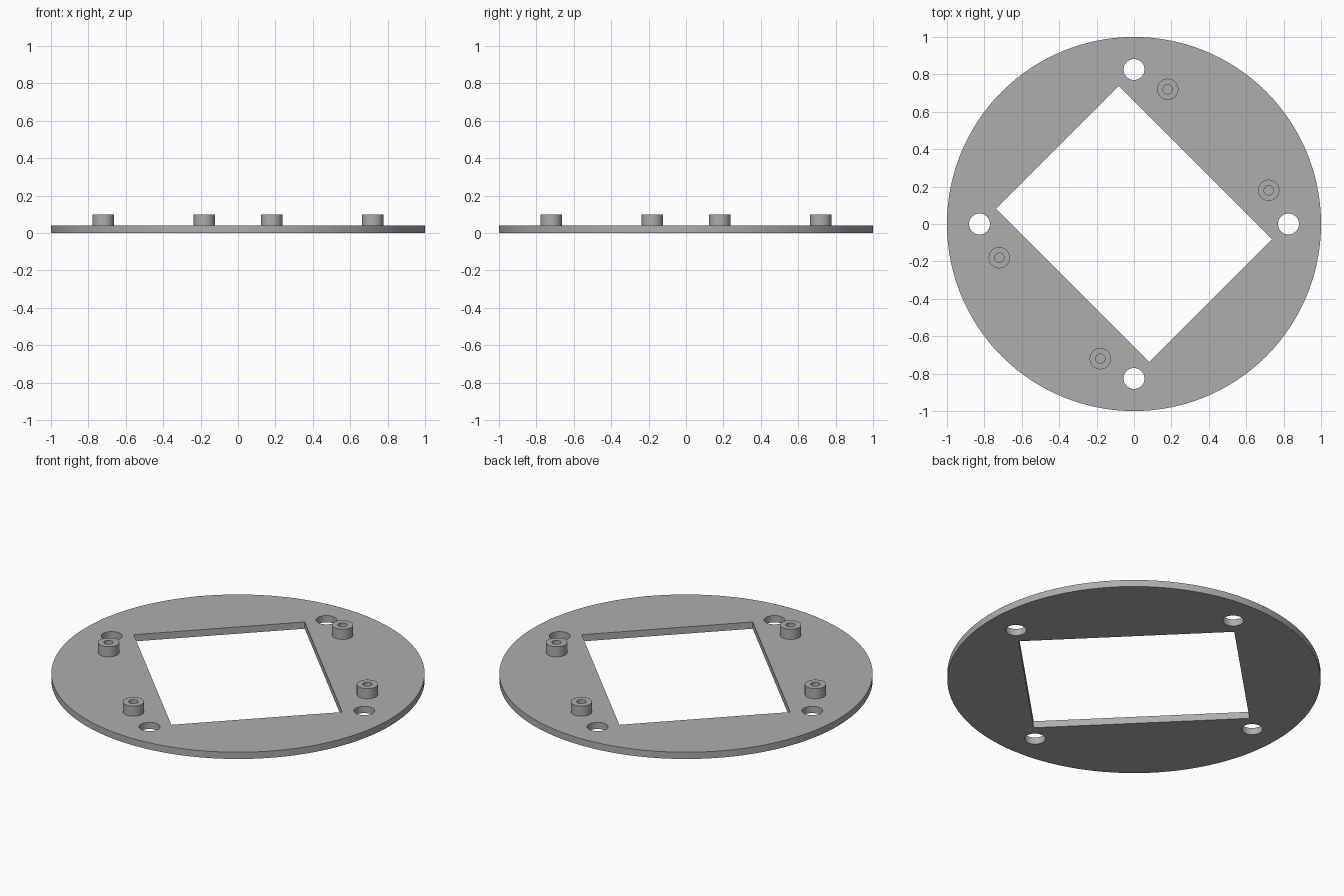
import bpy, bmesh, math
from mathutils import Matrix, Vector

if "Cube" in bpy.data.objects:
    bpy.data.objects.remove(bpy.data.objects["Cube"])

PLATE_TOP, POST_TOP = 0.04, 0.1

grey = bpy.data.materials.new("plain grey")
grey.use_nodes = True
colour = (0.42, 0.42, 0.42, 1)
grey.diffuse_color = colour
grey.node_tree.nodes["Principled BSDF"].inputs["Base Color"].default_value = colour


def make_object(name, bm):
    bmesh.ops.recalc_face_normals(bm, faces=bm.faces)
    mesh = bpy.data.meshes.new(name)
    bm.to_mesh(mesh)
    bm.free()
    mesh.materials.append(grey)
    obj = bpy.data.objects.new(name, mesh)
    bpy.context.collection.objects.link(obj)
    return obj


def activate(obj):
    bpy.ops.object.select_all(action='DESELECT')
    obj.select_set(True)
    bpy.context.view_layer.objects.active = obj


def add_cylinder(bm, radius, low, high, sides, x=0, y=0):
    bmesh.ops.create_cone(bm, cap_ends=True, segments=sides, radius1=radius,
                          radius2=radius, depth=high - low,
                          matrix=Matrix.Translation((x, y, (low + high) / 2)))


# Round base plate
bm = bmesh.new()
add_cylinder(bm, 1, 0, PLATE_TOP, 128)
plate = make_object("base_plate", bm)

# Cutter: slanted rectangular window and four mounting holes
bm = bmesh.new()
bmesh.ops.create_cube(bm, size=1, matrix=Matrix.Rotation(-math.pi / 4, 4, 'Z')
                      @ Matrix.Diagonal((1.16, 0.93, 0.4, 1)))
for i in range(4):
    a = i * math.pi / 2
    add_cylinder(bm, 0.056, -0.2, 0.2, 48, 0.826 * math.cos(a), 0.826 * math.sin(a))
cutter = make_object("opening_cutter", bm)
cutter.hide_render = True

cut = plate.modifiers.new("openings", 'BOOLEAN')
cut.operation = 'DIFFERENCE'
cut.solver = 'EXACT'
cut.object = cutter
activate(plate)
bpy.ops.object.modifier_apply(modifier=cut.name)
bpy.data.objects.remove(cutter)
bpy.ops.object.shade_smooth_by_angle(angle=math.radians(30))


# Hollow standoffs with blind bores, turned from a profile
def make_standoff(name, x, y):
    bm = bmesh.new()
    profile = [(0.057, PLATE_TOP), (0.057, POST_TOP), (0.025, POST_TOP),
               (0.025, PLATE_TOP + 0.001), (0, PLATE_TOP + 0.001)]
    verts = [bm.verts.new((r, 0, z)) for r, z in profile]
    edges = [bm.edges.new(pair) for pair in zip(verts, verts[1:])]
    bmesh.ops.spin(bm, geom=verts + edges, axis=(0, 0, 1), cent=(0, 0, 0),
                   angle=math.tau, steps=48)
    bmesh.ops.remove_doubles(bm, verts=bm.verts, dist=0.0001)
    post = make_object(name, bm)
    # Make sure the turned surface faces outward
    if post.data.polygons[0].normal.dot(post.data.polygons[0].center * Vector((1, 1, 0))) < 0:
        post.data.flip_normals()
    post.location = (x, y, 0)
    activate(post)
    bpy.ops.object.shade_smooth_by_angle(angle=math.radians(30))


for side, s in (("back", 1), ("front", -1)):
    make_standoff(side + "_inner_standoff", 0.18 * s, 0.72 * s)
    make_standoff(side + "_outer_standoff", 0.72 * s, 0.18 * s)
